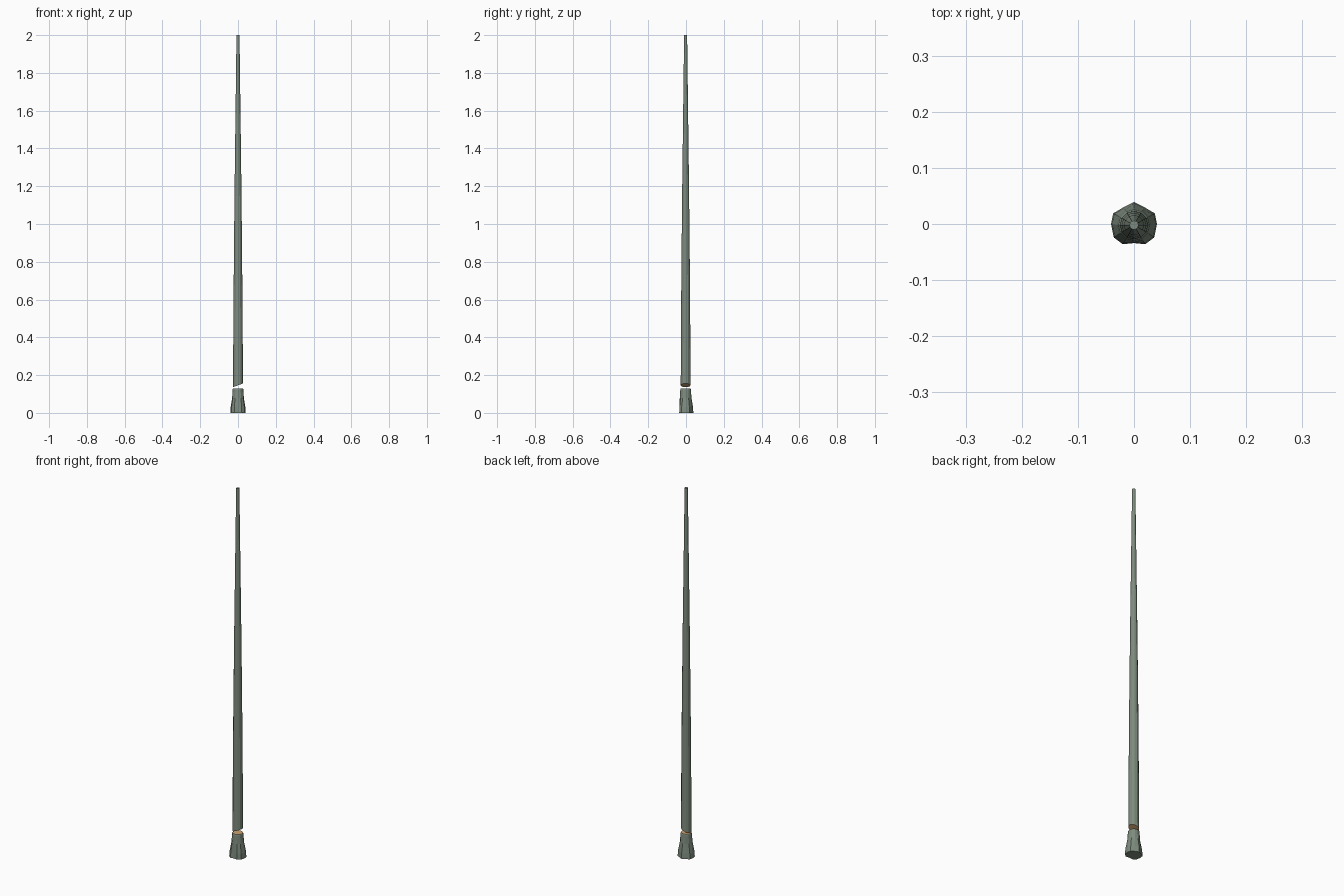
import bpy, math

if "Cube" in bpy.data.objects:
    bpy.data.objects.remove(bpy.data.objects["Cube"])

def material(name, col):
    m = bpy.data.materials.new(name)
    m.diffuse_color = (*col, 1)
    m.use_nodes = True
    m.node_tree.nodes["Principled BSDF"].inputs["Base Color"].default_value = m.diffuse_color
    return m

bark = material("grey green bark", (0.21, 0.26, 0.21))
wood = material("cut tan wood", (0.62, 0.36, 0.16))
N = 12

def circle(r, z, cy=-0.002):
    return [(r * math.sin(2 * math.pi * i / N), cy + r * math.cos(2 * math.pi * i / N), z)
            for i in range(N)]

def loft(name, rings, cut_face):
    """Skin the rings, cap both ends and paint one end as cut wood."""
    verts = [v for ring in rings for v in ring]
    faces = []
    for k in range(len(rings) - 1):
        for i in range(N):
            j = (i + 1) % N
            faces.append((k*N + j, k*N + i, (k+1)*N + i, (k+1)*N + j))
    faces.append(tuple(range(N)))
    faces.append(tuple(reversed(range((len(rings)-1)*N, len(rings)*N))))
    me = bpy.data.meshes.new(name)
    me.from_pydata(verts, [], faces)
    me.materials.append(bark)
    me.materials.append(wood)
    me.polygons[cut_face].material_index = 1
    ob = bpy.data.objects.new(name, me)
    bpy.context.collection.objects.link(ob)
    return ob

# Flared stump with an uneven, left-right symmetric foot
half = [(0, .039), (.02, .029), (.037, .019), (.041, 0), (.036, -.024), (.02, -.036), (0, -.034)]
foot = half + [(-x, y) for x, y in half[-2:0:-1]]
def foot_ring(s, z):
    return [(x * s, y * s, z) for x, y in foot]
loft("stump", [foot_ring(1, 0), foot_ring(.95, .03), circle(.031, .08), circle(.028, .125),
               circle(.026, .13)], -1)

# Tall tapering trunk, its lower end cut on a slant opening to the right
low = [(x, y, .146 + x * .38) for x, y, z in circle(.026, 0)]
loft("trunk", [low, circle(.025, .4), circle(.022, .8), circle(.018, 1.2), circle(.013, 1.6),
               circle(.008, 2.0)], -2)
